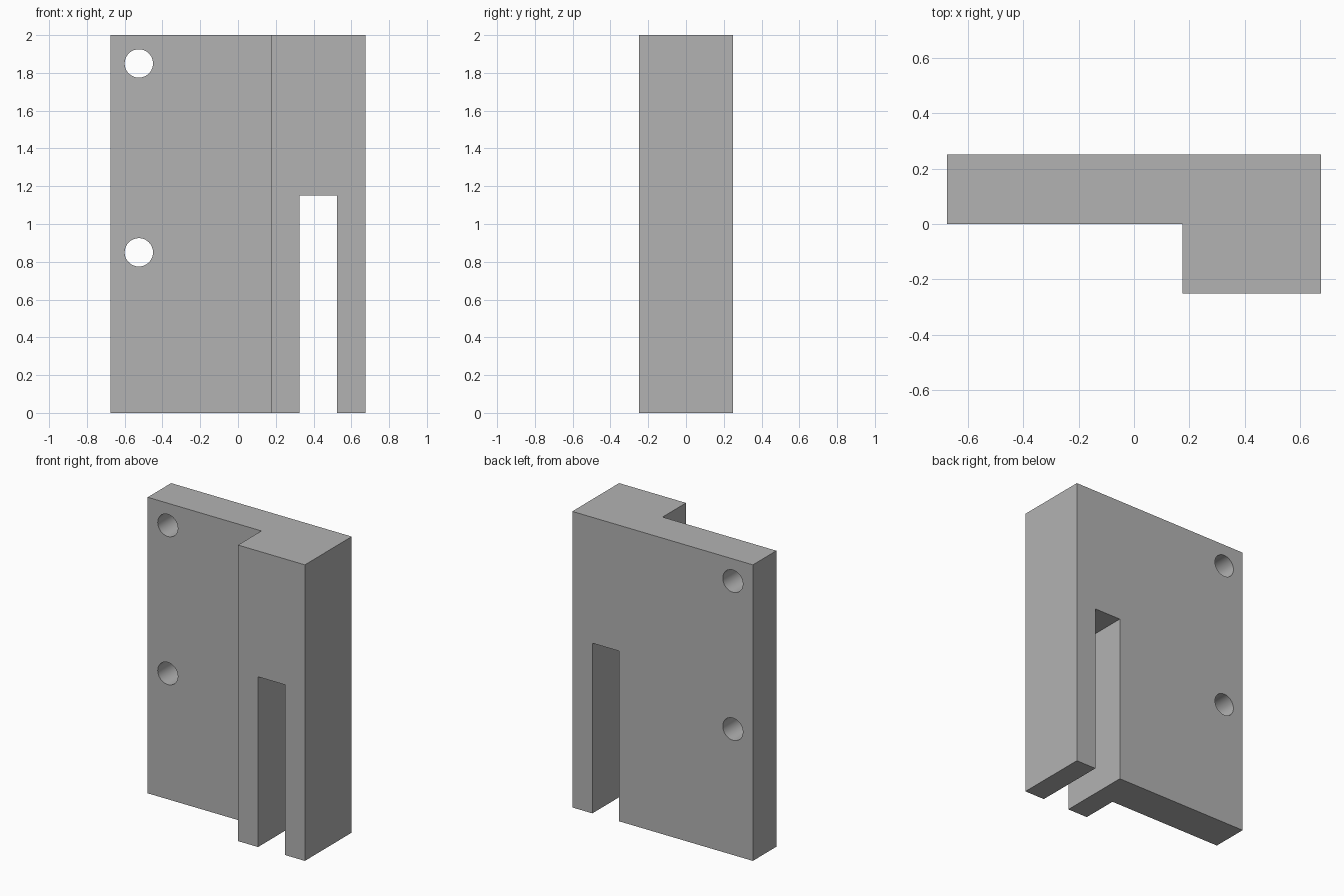
import bpy
import bmesh
from math import pi

cube = bpy.data.objects.get("Cube")
if cube:
    bpy.data.objects.remove(cube, do_unlink=True)

# Single grey material
grey = bpy.data.materials.new("plain grey")
grey.use_nodes = True
colour = (0.45, 0.45, 0.45, 1)
grey.diffuse_color = colour
grey.node_tree.nodes["Principled BSDF"].inputs["Base Color"].default_value = colour

HEIGHT = 2.0
HALF_W, HALF_D = 0.675, 0.25
STEP_X = 0.175

# L-shaped bracket body, extruded upward
profile = [(-HALF_W, 0), (STEP_X, 0), (STEP_X, -HALF_D),
           (HALF_W, -HALF_D), (HALF_W, HALF_D), (-HALF_W, HALF_D)]
bm = bmesh.new()
base = bm.faces.new([bm.verts.new((x, y, 0)) for x, y in profile])
top = bmesh.ops.extrude_face_region(bm, geom=[base])["geom"]
bmesh.ops.translate(bm, vec=(0, 0, HEIGHT),
                    verts=[v for v in top if isinstance(v, bmesh.types.BMVert)])
bmesh.ops.recalc_face_normals(bm, faces=bm.faces)
mesh = bpy.data.meshes.new("bracket_body")
bm.to_mesh(mesh)
bm.free()
mesh.materials.append(grey)
body = bpy.data.objects.new("bracket_body", mesh)
bpy.context.collection.objects.link(body)


def cut(cutter):
    """Subtract a cutter from the body, then remove it."""
    cutter.hide_render = True
    cutter.data.materials.append(grey)
    mod = body.modifiers.new("cut", 'BOOLEAN')
    mod.operation = 'DIFFERENCE'
    mod.solver = 'EXACT'
    mod.object = cutter
    bpy.ops.object.select_all(action='DESELECT')
    bpy.context.view_layer.objects.active = body
    body.select_set(True)
    bpy.ops.object.modifier_apply(modifier=mod.name)
    bpy.data.objects.remove(cutter, do_unlink=True)


# Open slot through the thick leg
slot_top, slot_bottom = 1.15, -0.2
bpy.ops.mesh.primitive_cube_add(size=1, location=(0.425, 0, (slot_top + slot_bottom) / 2))
slot = bpy.context.object
slot.scale = (0.2, 1, slot_top - slot_bottom)
bpy.context.view_layer.update()
cut(slot)

# Round mounting holes through the thin plate
for z in (0.85, 1.85):
    bpy.ops.mesh.primitive_cylinder_add(vertices=64, radius=0.075, depth=1,
                                        location=(-0.525, 0, z), rotation=(pi / 2, 0, 0))
    cut(bpy.context.object)

# Smooth hole walls, crisp edges elsewhere
bpy.ops.object.shade_smooth_by_angle(angle=pi / 6)
